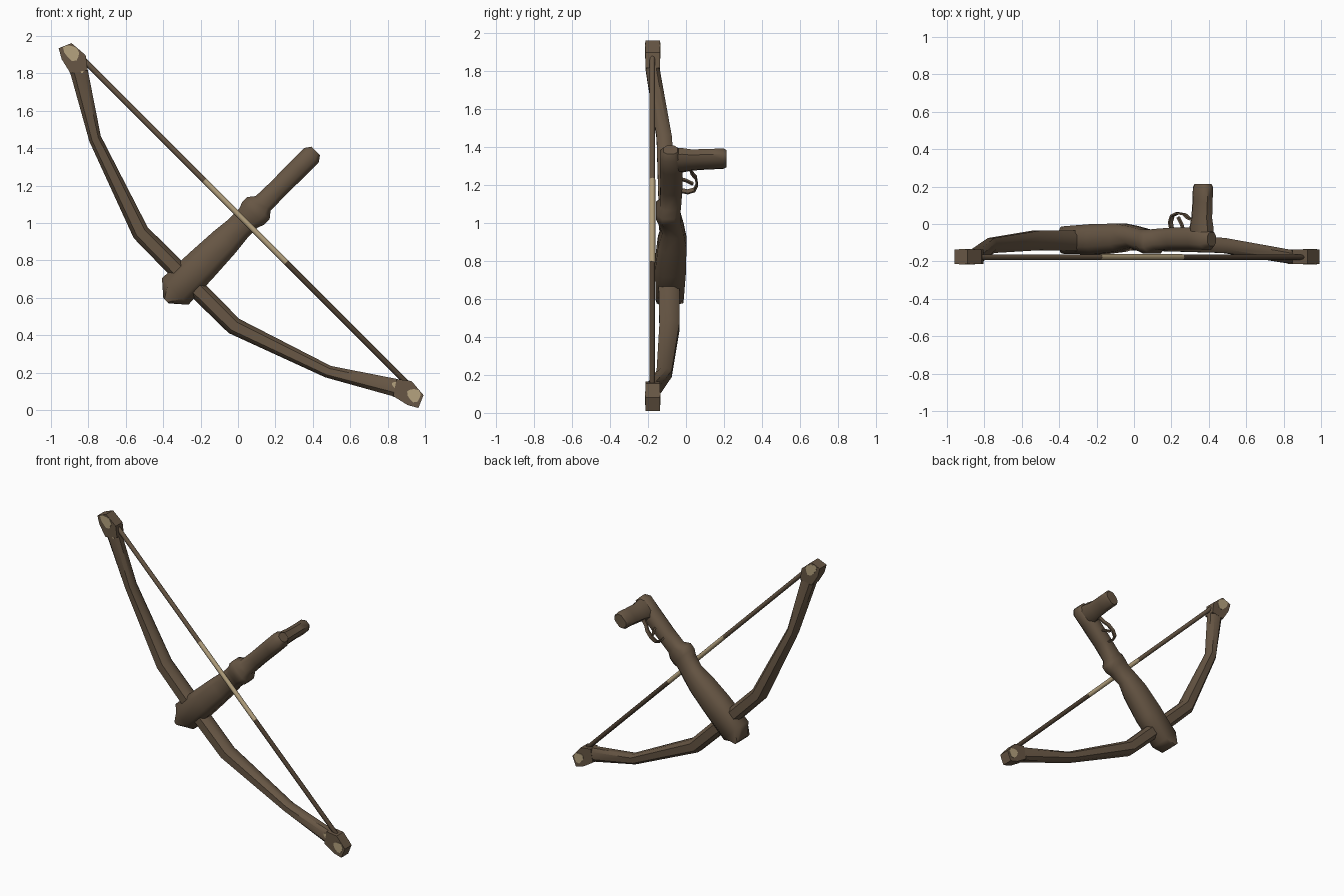
import bpy, bmesh, math
from mathutils import Vector

if "Cube" in bpy.data.objects:
    bpy.data.objects.remove(bpy.data.objects["Cube"])

R2 = math.sqrt(2)


def material(name, rgb):
    m = bpy.data.materials.new(name)
    m.diffuse_color = (*rgb, 1)
    m.use_nodes = True
    m.node_tree.nodes["Principled BSDF"].inputs["Base Color"].default_value = m.diffuse_color
    return m


WOOD = material("brown wood", (0.135, 0.093, 0.058))
DARK = material("dark brown", (0.075, 0.05, 0.031))
TAN = material("pale tan", (0.46, 0.36, 0.21))


def P(u, v, y):
    """u runs along the stock, v along the bow, y is depth."""
    return Vector(((u + v) / R2, y, 0.97 + (u - v) / R2))


def loft(name, rings, mat, angle=40):
    """Skin a row of equal-sided rings and close both ends."""
    bm = bmesh.new()
    loops = [[bm.verts.new(p) for p in r] for r in rings]
    n = len(loops[0])
    for a, b in zip(loops, loops[1:]):
        for i in range(n):
            bm.faces.new((a[i], a[(i + 1) % n], b[(i + 1) % n], b[i]))
    bm.faces.new(loops[0])
    bm.faces.new(loops[-1])
    bmesh.ops.recalc_face_normals(bm, faces=bm.faces)
    me = bpy.data.meshes.new(name)
    bm.to_mesh(me)
    bm.free()
    me.materials.append(mat)
    ob = bpy.data.objects.new(name, me)
    bpy.context.collection.objects.link(ob)
    bpy.ops.object.select_all(action='DESELECT')
    ob.select_set(True)
    bpy.context.view_layer.objects.active = ob
    if angle:
        bpy.ops.object.shade_smooth_by_angle(angle=math.radians(angle))
    return ob


OCT = [(1, .5), (.55, 1), (-.55, 1), (-1, .5), (-1, -.5), (-.55, -1), (.55, -1), (1, -.5)]


def section(inner, outer, yf, yb):
    """Chamfered ring between two (u, v) points and two depths."""
    a, b = Vector(inner), Vector(outer)
    c, h = (a + b) / 2, (a - b) / 2
    return [P(*(c + h * s), (yf + yb) / 2 + (yb - yf) / 2 * t) for s, t in OCT]


# Bow limbs: one half is listed, the other mirrored
half = [(-.335, 0, -.435, 0, -.145, -.035),
        (-.336, .347, -.430, .359, -.14, -.035),
        (-.168, .870, -.232, .892, -.155, -.075),
        (.030, 1.165, -.050, 1.215, -.212, -.138),
        (.06, 1.22, -.03, 1.27, -.212, -.138)]
full = [(a, -b, c, -d, e, f) for a, b, c, d, e, f in half[:0:-1]] + half
loft("bow_limbs", [section((a, b), (c, d), e, f) for a, b, c, d, e, f in full], WOOD)

# Tip blocks with pale worn patches front and back
tip = [(.031, 1.168), (.080, 1.232), (.072, 1.331), (.004, 1.36), (-.026, 1.307), (-.046, 1.22)]


def patch(name, u, v, ru, rv, y):
    def ring(yy):
        out = []
        for i in range(10):
            a = math.tau * i / 10
            k = 1 + .12 * math.sin(3 * a + 1)
            out.append(P(u + ru * k * math.cos(a), v + rv * k * math.sin(a), yy))
        return out
    loft(name, [ring(y - .002), ring(y + .002)], TAN, 0)


for side, s in (("upper", -1), ("lower", 1)):
    loft(side + "_tip", [[P(u, v * s, y) for u, v in tip] for y in (-.214, -.137)], WOOD, 30)
    big = .05 if s < 0 else .038
    for face, y in (("front", -.2145), ("back", -.1365)):
        patch(f"{side}_{face}_worn_patch", .036, 1.295 * s, .034, big, y)
    patch(side + "_small_patch", .004, 1.185 * s, .016 if s > 0 else .008,
          .018 if s > 0 else .01, -.212)

# Stock: position, half width, front depth, back depth
stock = [(-.545, .02, -.155, -.015), (-.475, .100, -.160, -.012), (-.27, .092, -.163, .0),
         (-.10, .082, -.148, .002), (.0, .071, -.125, -.012), (.08, .071, -.148, -.028),
         (.115, .084, -.158, -.03), (.155, .084, -.158, -.03), (.19, .056, -.138, -.026),
         (.30, .053, -.135, -.02), (.46, .055, -.136, -.018), (.555, .055, -.138, -.03),
         (.588, .032, -.118, -.045)]
loft("stock", [section((u, w), (u, -w), f, b) for u, w, f, b in stock], WOOD, 50)

# Grip reaching backwards: depth, centre, half length, half width
grip = [(-.09, .515, .062, .046), (-.02, .510, .068, .046), (.03, .512, .058, .042),
        (.12, .518, .056, .040), (.195, .522, .056, .042), (.213, .522, .047, .035)]
loft("grip", [[P(c + a * s, b * t, y) for s, t in OCT] for y, c, a, b in grip], WOOD, 50)


def strip(name, path, w, t):
    """Flat band following a path of (u, y) points."""
    rings = []
    for i, p in enumerate(path):
        d = Vector(path[min(i + 1, len(path) - 1)]) - Vector(path[max(i - 1, 0)])
        n = Vector((-d.y, d.x)).normalized() * t
        rings.append([P(p[0] + n.x * k, w * m, p[1] + n.y * k)
                      for k, m in ((1, 1), (1, -1), (-1, -1), (-1, 1))])
    loft(name, rings, WOOD, 40)


# Trigger guard and trigger
strip("trigger_guard", [(.285, -.03), (.275, .01), (.29, .045), (.33, .058), (.38, .052),
                        (.415, .03), (.455, .02)], .014, .005)
strip("trigger", [(.37, -.03), (.36, .0), (.345, .02), (.335, .036)], .008, .006)


# String in three colours
def string(name, v0, v1, r, mat):
    loft(name, [[P(.055 + r * math.cos(math.tau * i / 8), v, -.177 + r * math.sin(math.tau * i / 8))
                 for i in range(8)] for v in (v0, v1)], mat, 50)


string("string_upper", -1.23, -.31, .015, WOOD)
string("string_middle", -.31, .31, .0155, TAN)
string("string_lower", .31, 1.23, .015, DARK)
